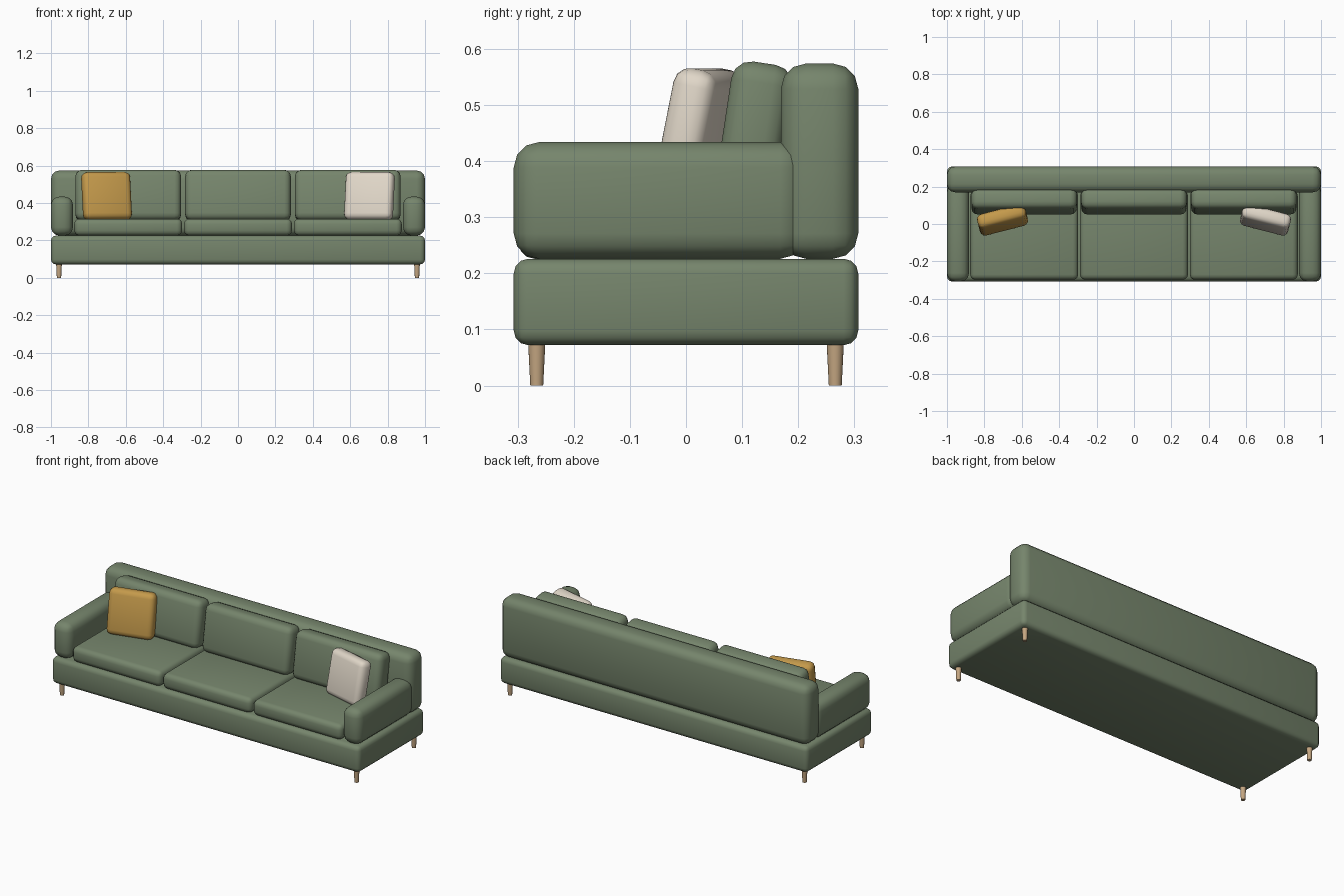
import bpy, math

if "Cube" in bpy.data.objects:
    bpy.data.objects.remove(bpy.data.objects["Cube"])


def material(name, color):
    m = bpy.data.materials.new(name)
    m.diffuse_color = (*color, 1)
    m.use_nodes = True
    m.node_tree.nodes["Principled BSDF"].inputs["Base Color"].default_value = m.diffuse_color
    return m


GREEN = material("green_fabric", (0.18, 0.235, 0.15))
MUSTARD = material("mustard_fabric", (0.55, 0.32, 0.07))
CREAM = material("cream_fabric", (0.75, 0.68, 0.58))
WOOD = material("light_wood", (0.55, 0.38, 0.22))


def soft_box(name, center, size, bevel, mat, rot=(0, 0, 0)):
    """Box with three-step rounded edges."""
    bpy.ops.mesh.primitive_cube_add(size=1)
    ob = bpy.context.object
    ob.name = name
    ob.scale = size
    bpy.ops.object.transform_apply(location=False, rotation=False, scale=True)
    ob.location = center
    ob.rotation_euler = rot
    mod = ob.modifiers.new("soft_edges", 'BEVEL')
    mod.width = bevel
    mod.segments = 3
    bpy.ops.object.modifier_apply(modifier=mod.name)
    bpy.ops.object.shade_smooth_by_angle(angle=math.radians(40))
    ob.data.materials.append(mat)
    return ob


# Plinth and backrest
soft_box("base", (0, 0, 0.149), (2, 0.614, 0.154), 0.026, GREEN)
soft_box("backrest", (0, 0.238, 0.4), (2, 0.138, 0.348), 0.045, GREEN)

# Seat and back cushions
PITCH = 0.587
for i, label in zip((-1, 0, 1), ("left", "middle", "right")):
    x = i * PITCH
    soft_box(f"seat_cushion_{label}", (x, -0.06, 0.271), (0.577, 0.476, 0.09), 0.028, GREEN)
    soft_box(f"back_cushion_{label}", (x, 0.12, 0.44), (0.565, 0.11, 0.272), 0.035, GREEN,
             (-0.15, 0, 0))

# Arms, throw pillows and legs, one per side
for s, label, mat in ((-1, "left", MUSTARD), (1, "right", CREAM)):
    soft_box(f"arm_{label}", (s * 0.941, -0.047, 0.33), (0.118, 0.52, 0.208), 0.045, GREEN)
    soft_box(f"throw_pillow_{label}", (s * 0.703, 0.022, 0.437), (0.265, 0.08, 0.258), 0.03, mat,
             (-0.2, 0, -s * 0.25))
    for y, end in ((-0.266, "front"), (0.266, "back")):
        bpy.ops.mesh.primitive_cone_add(vertices=20, radius1=0.0115, radius2=0.0155, depth=0.08,
                                        location=(s * 0.957, y, 0.04))
        leg = bpy.context.object
        leg.name = f"{end}_leg_{label}"
        bpy.ops.object.shade_smooth_by_angle(angle=math.radians(40))
        leg.data.materials.append(WOOD)
